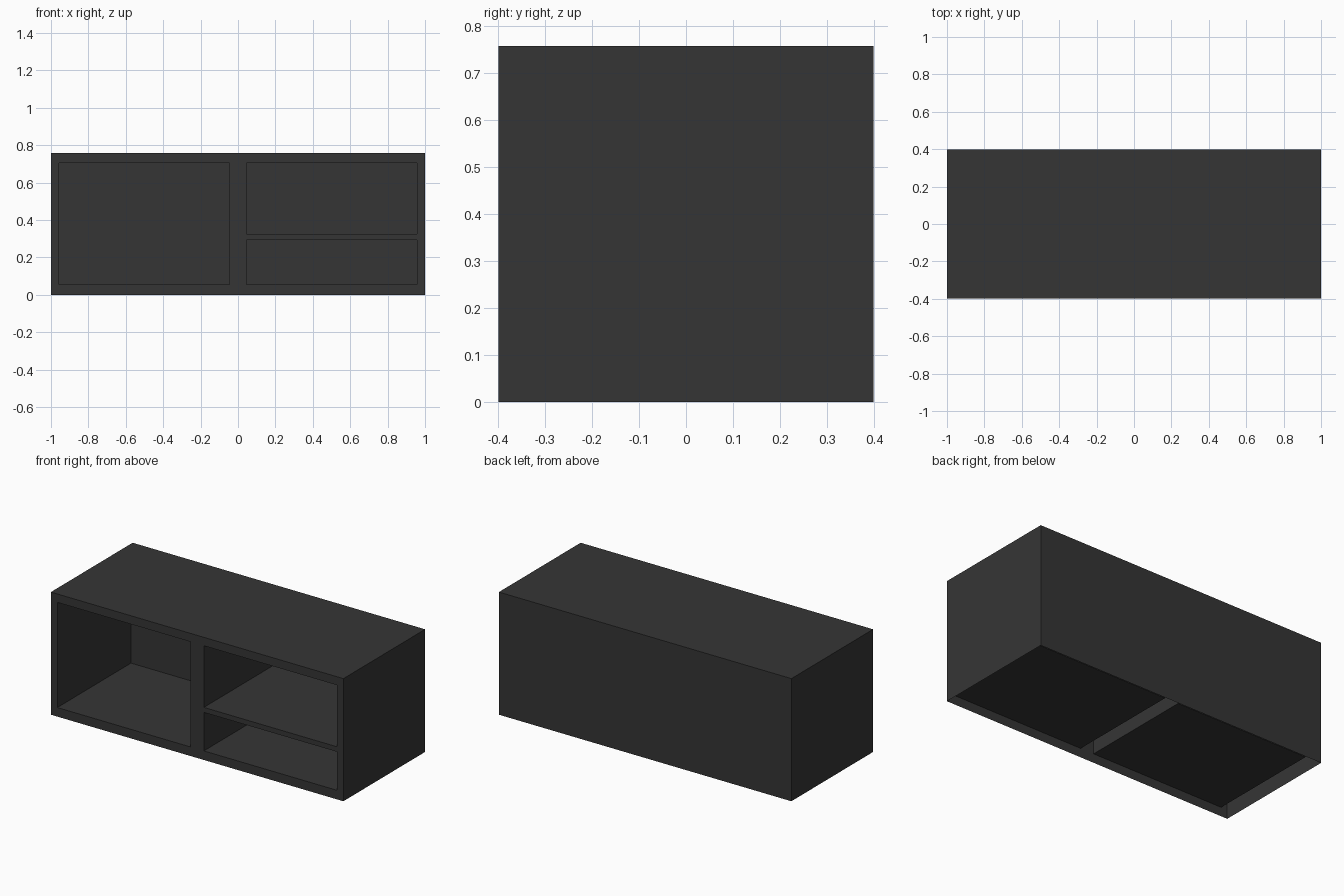
import bpy, bmesh

if "Cube" in bpy.data.objects:
    bpy.data.objects.remove(bpy.data.objects["Cube"])

# Overall size: half width, half depth, height, and depth of the pocket backs
W, D, H = 1.0, 0.399, 0.758
POCKET_BACK = 0.32

charcoal = bpy.data.materials.new("charcoal")
charcoal.diffuse_color = (0.036, 0.036, 0.036, 1)
charcoal.use_nodes = True
charcoal.node_tree.nodes["Principled BSDF"].inputs["Base Color"].default_value = charcoal.diffuse_color


def make_object(name, bm):
    mesh = bpy.data.meshes.new(name)
    bm.to_mesh(mesh)
    bm.free()
    mesh.materials.append(charcoal)
    obj = bpy.data.objects.new(name, mesh)
    bpy.context.collection.objects.link(obj)
    return obj


def open_box(name, lo, hi, drop, inward=False):
    """Thin-walled box missing the faces whose outward normal passes drop()."""
    bm = bmesh.new()
    bmesh.ops.create_cube(bm, size=1)
    for v in bm.verts:
        v.co = [lo[i] if v.co[i] < 0 else hi[i] for i in range(3)]
    bm.normal_update()
    doomed = [f for f in bm.faces if drop(f.normal)]
    bmesh.ops.delete(bm, geom=doomed, context='FACES')
    if inward:
        bmesh.ops.reverse_faces(bm, faces=bm.faces[:])
    return make_object(name, bm)


# Outer shell, open at the front and underneath
open_box("cabinet_shell", (-W, -D, 0), (W, D, H),
         lambda n: n.y < -0.5 or n.z < -0.5)

# Three open compartments: x range, z range
pockets = {
    "left_compartment": (-0.956, -0.046, 0.056, 0.706),
    "upper_right_compartment": (0.046, 0.956, 0.325, 0.706),
    "lower_right_compartment": (0.046, 0.956, 0.056, 0.294),
}
for name, (x0, x1, z0, z1) in pockets.items():
    open_box(name, (x0, -D, z0), (x1, POCKET_BACK, z1),
             lambda n: n.y < -0.5, inward=True)

# Flat front frame: every grid cell that is not a compartment opening
xs = (-W, -0.956, -0.046, 0.046, 0.956, W)
zs = (0, 0.056, 0.294, 0.325, 0.706, H)
bm = bmesh.new()
for x0, x1 in zip(xs, xs[1:]):
    for z0, z1 in zip(zs, zs[1:]):
        cx, cz = (x0 + x1) / 2, (z0 + z1) / 2
        if any(a < cx < b and c < cz < d for a, b, c, d in pockets.values()):
            continue
        bm.faces.new([bm.verts.new((x, -D, z)) for x, z in
                      ((x0, z0), (x1, z0), (x1, z1), (x0, z1))])
bmesh.ops.remove_doubles(bm, verts=bm.verts[:], dist=1e-5)
bmesh.ops.dissolve_limit(bm, angle_limit=0.01, verts=bm.verts[:], edges=bm.edges[:])
make_object("front_frame", bm)
